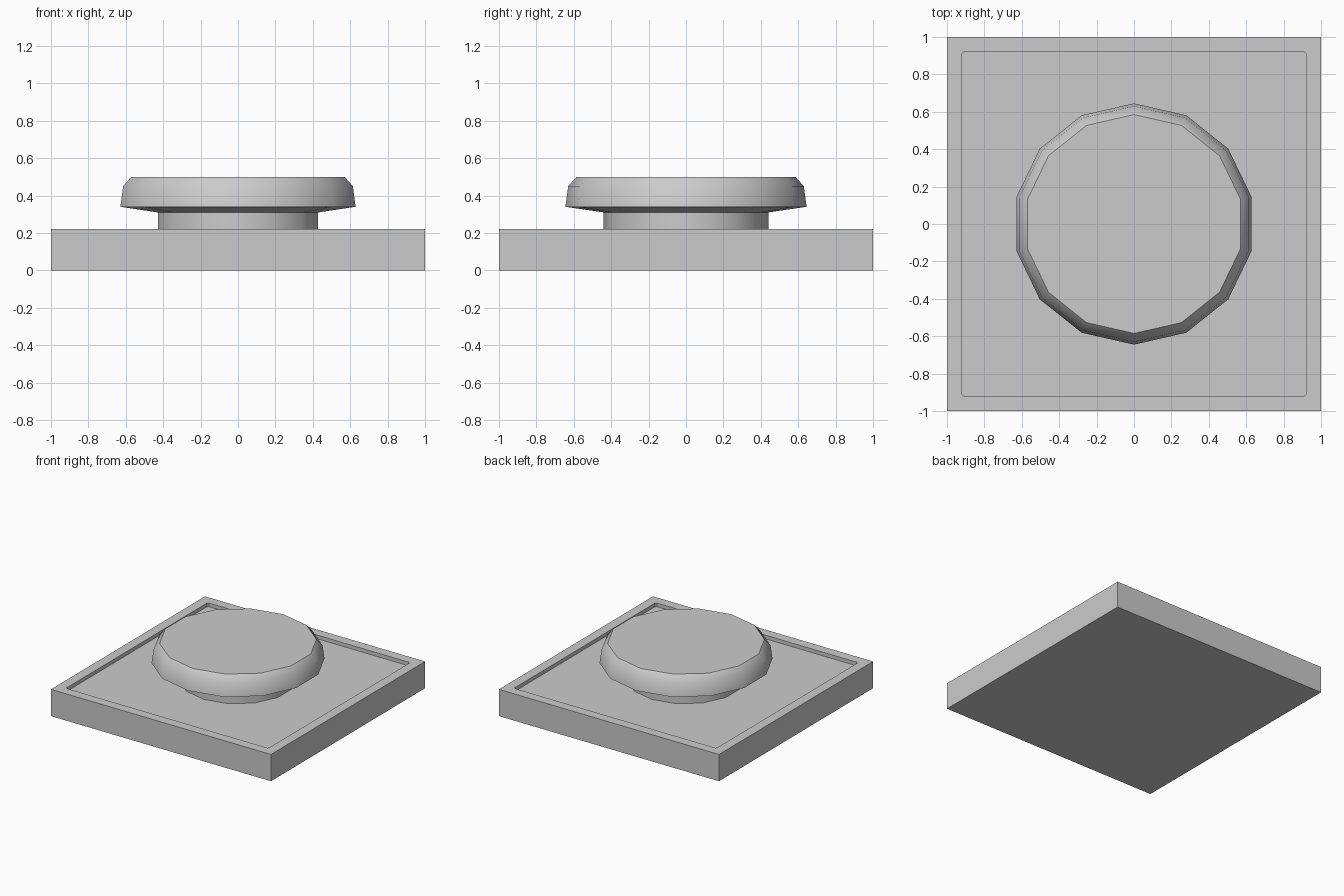
import bpy, bmesh, math

if "Cube" in bpy.data.objects:
    bpy.data.objects.remove(bpy.data.objects["Cube"])


def make_object(name, bm):
    bmesh.ops.recalc_face_normals(bm, faces=bm.faces)
    mesh = bpy.data.meshes.new(name)
    bm.to_mesh(mesh)
    bm.free()
    obj = bpy.data.objects.new(name, mesh)
    bpy.context.collection.objects.link(obj)
    return obj


def rounded_square(bm, half, chamfer, z):
    a, b = half, half - chamfer
    pts = [(a, -b), (a, b), (b, a), (-b, a), (-a, b), (-a, -b), (-b, -a), (b, -a)]
    return [bm.verts.new((x, y, z)) for x, y in pts]


def bridge(bm, lower, upper):
    n = len(lower)
    for i in range(n):
        j = (i + 1) % n
        bm.faces.new((lower[i], lower[j], upper[j], upper[i]))


# Square base plate with a shallow tray inside a thin rim
HEIGHT, FLOOR, INNER = 0.22, 0.19, 0.92
bm = bmesh.new()
bmesh.ops.create_cube(bm, size=2)
for v in bm.verts:
    v.co.z = HEIGHT if v.co.z > 0 else 0
bm.faces.ensure_lookup_table()
top = max(bm.faces, key=lambda f: f.calc_center_median().z)
corners = {(v.co.x > 0, v.co.y > 0): v for v in top.verts}
bm.faces.remove(top)
rim = rounded_square(bm, INNER, 0.01, HEIGHT)
floor = rounded_square(bm, INNER, 0.01, FLOOR)
order = [corners[k] for k in ((True, False), (True, True), (False, True), (False, False))]
for i in range(4):
    c, d = order[i], order[(i + 1) % 4]
    r0, r1, r2 = rim[2 * i], rim[2 * i + 1], rim[(2 * i + 2) % 8]
    bm.faces.new((c, d, r1, r0))
    bm.faces.new((d, r2, r1))
bridge(bm, floor, rim)
bm.faces.new(floor)
make_object("base_plate", bm)

# Fourteen-sided button: stem, sloped underside, tapered side and bevelled top
SIDES = 14
profile = [(0.44, FLOOR), (0.44, 0.31), (0.645, 0.34), (0.63, 0.45), (0.585, 0.50)]
bm = bmesh.new()
rings = []
for r, z in profile:
    angles = [math.pi / 2 + i * math.tau / SIDES for i in range(SIDES)]
    rings.append([bm.verts.new((r * math.cos(a), r * math.sin(a), z)) for a in angles])
for lower, upper in zip(rings, rings[1:]):
    bridge(bm, lower, upper)
bm.faces.new(rings[0])
bm.faces.new(rings[-1])
button = make_object("push_button", bm)

bpy.context.view_layer.objects.active = button
button.select_set(True)
bpy.ops.object.shade_smooth_by_angle(angle=math.radians(40))
